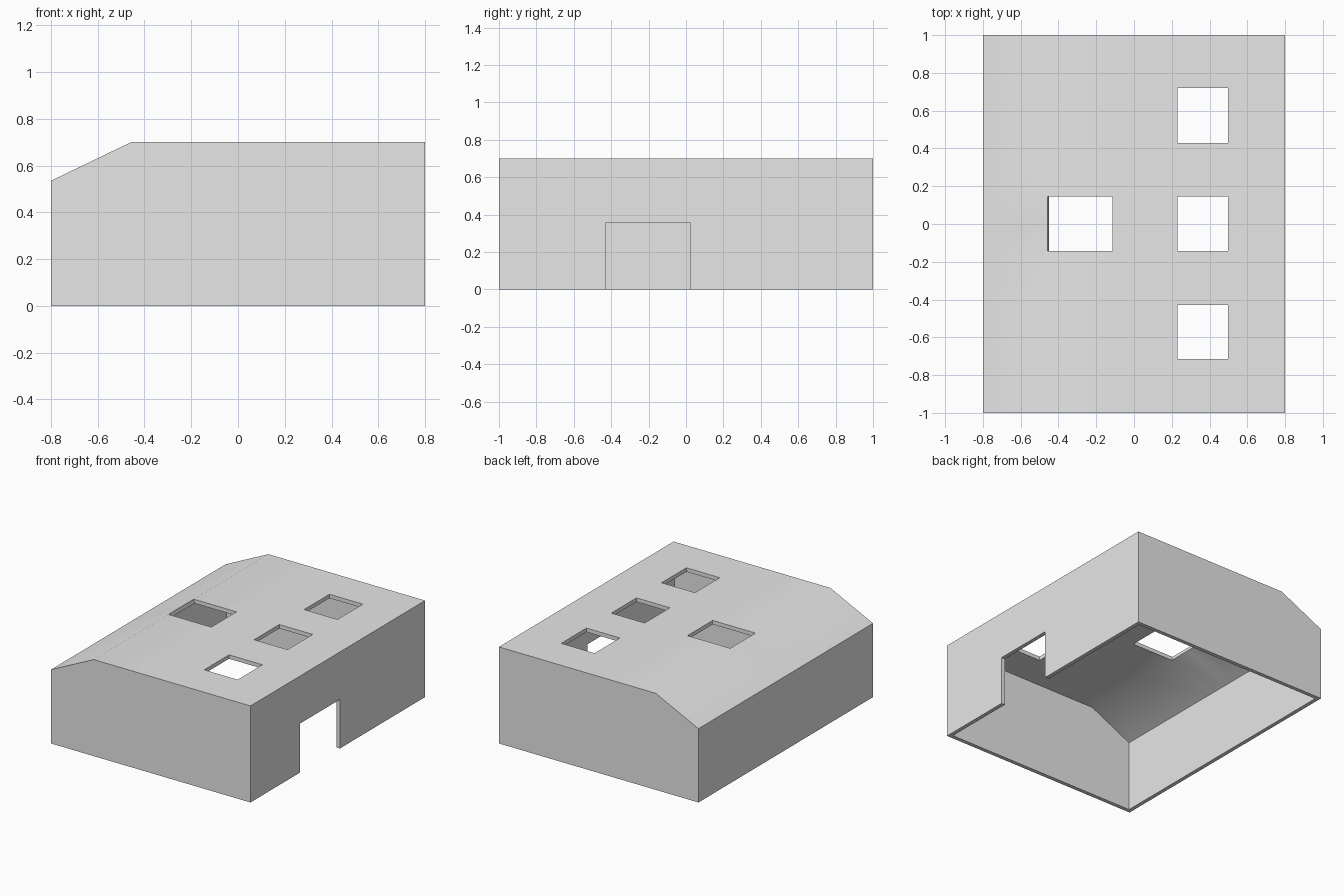
import bpy
import bmesh
import math

if "Cube" in bpy.data.objects:
    bpy.data.objects.remove(bpy.data.objects["Cube"], do_unlink=True)

T = 0.0286                      # wall thickness
TOP, EAVE, RIDGE = 0.70, 0.535, -0.457
DOOR_TOP = 0.355

# Cross-section from the left eave wall over the roof to the door wall
roof_cuts = [-0.114, 0.229, 0.497]
outer = ([(-0.8, 0), (-0.8, EAVE), (RIDGE, TOP)]
         + [(x, TOP) for x in roof_cuts]
         + [(0.8, TOP), (0.8, DOOR_TOP), (0.8, 0)])

# Matching inner cross-section, mitred at the slope
pitch = math.atan2(TOP - EAVE, RIDGE + 0.8)
inner_eave = EAVE + T * math.tan(pitch) - T / math.cos(pitch)
inner = ([(-0.8 + T, 0), (-0.8 + T, inner_eave),
          (RIDGE + T * math.tan(pitch / 2), TOP - T)]
         + [(x, TOP - T) for x in roof_cuts]
         + [(0.8 - T, TOP - T), (0.8 - T, DOOR_TOP), (0.8 - T, 0)])

# Stations along the length, and the (section, bay) cells left open
ys = [-1, -0.714, -0.43, -0.143, 0.025, 0.146, 0.43, 0.72, 1]
skylights = {(4, 1), (4, 3), (4, 4), (4, 6)}
ridge_light = {(2, 3), (2, 4)}
doorway = {(7, 2), (7, 3)}
openings = skylights | ridge_light | doorway

n, m = len(outer), len(ys)
loops = [[(i, j), (i + 1, j), (i + 1, j + 1), (i, j + 1)]
         for i in range(n - 1) for j in range(m - 1) if (i, j) not in openings]
# Front and back end walls
loops.append([(i, 0) for i in reversed(range(n))])
loops.append([(i, m - 1) for i in range(n)])

bm = bmesh.new()


def skin(section, inset):
    """Grid of vertices for one side of the shell."""
    return {(i, j): bm.verts.new((x, max(-1 + inset, min(1 - inset, y)), z))
            for i, (x, z) in enumerate(section) for j, y in enumerate(ys)}


outside, inside = skin(outer, 0), skin(inner, T)
directed = {(a, b) for loop in loops for a, b in zip(loop, loop[1:] + loop[:1])}
for loop in loops:
    bm.faces.new([outside[k] for k in loop])
    bm.faces.new([inside[k] for k in reversed(loop)])

# Close the rims of the base, doorway and roof openings
for a, b in directed:
    if (b, a) not in directed:
        bm.faces.new([outside[b], outside[a], inside[a], inside[b]])

loose = [v for v in bm.verts if not v.link_faces]
bmesh.ops.delete(bm, geom=loose, context='VERTS')
bmesh.ops.recalc_face_normals(bm, faces=bm.faces[:])

mesh = bpy.data.meshes.new("building_shell")
bm.to_mesh(mesh)
bm.free()
shell = bpy.data.objects.new("building_shell", mesh)
bpy.context.collection.objects.link(shell)

# Plain grey finish
grey = bpy.data.materials.new("light_grey")
grey.use_nodes = True
colour = (0.8, 0.8, 0.8, 1)
grey.diffuse_color = colour
for node in grey.node_tree.nodes:
    if node.type == 'BSDF_PRINCIPLED':
        node.inputs["Base Color"].default_value = colour
mesh.materials.append(grey)

# Soft ridge, crisp corners
bpy.ops.object.select_all(action='DESELECT')
shell.select_set(True)
bpy.context.view_layer.objects.active = shell
bpy.ops.object.shade_smooth_by_angle(angle=math.radians(30))
